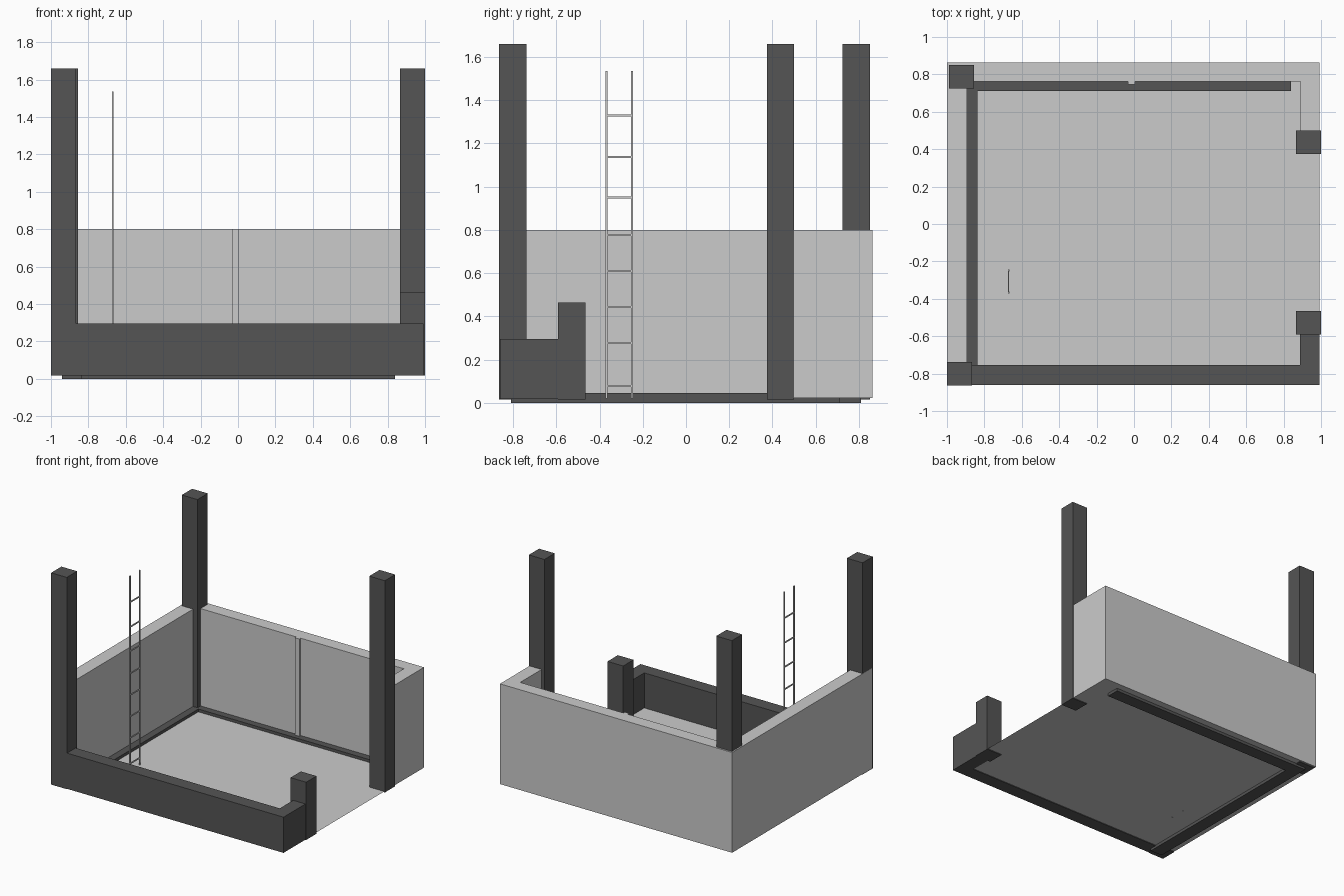
import bpy, bmesh

if "Cube" in bpy.data.objects:
    bpy.data.objects.remove(bpy.data.objects["Cube"])

dark = bpy.data.materials.new("dark_grey")
dark.diffuse_color = (0.09, 0.09, 0.09, 1)
dark.use_nodes = True
dark.node_tree.nodes["Principled BSDF"].inputs["Base Color"].default_value = dark.diffuse_color


def finish(name, bm, mat=None):
    mesh = bpy.data.meshes.new(name)
    bmesh.ops.recalc_face_normals(bm, faces=bm.faces)
    bm.to_mesh(mesh)
    bm.free()
    if mat:
        mesh.materials.append(mat)
    obj = bpy.data.objects.new(name, mesh)
    bpy.context.collection.objects.link(obj)


def add_box(bm, x, y, z):
    verts = bmesh.ops.create_cube(bm, size=1)["verts"]
    for v in verts:
        v.co = [r[0] if c < 0 else r[1] for c, r in zip(v.co, (x, y, z))]


def box(name, x, y, z, mat=None):
    bm = bmesh.new()
    add_box(bm, x, y, z)
    finish(name, bm, mat)


def prism(name, outline, z0, z1, mat=None):
    bm = bmesh.new()
    face = bm.faces.new([bm.verts.new((x, y, z0)) for x, y in outline])
    ext = bmesh.ops.extrude_face_region(bm, geom=[face], use_keep_orig=True)
    for v in ext["geom"]:
        if isinstance(v, bmesh.types.BMVert):
            v.co.z = z1
    finish(name, bm, mat)


# High light wall: left side, back and short right return
prism("high_wall", [(-1, -0.855), (-1, 0.863), (0.993, 0.863), (0.993, 0.48),
                    (0.89, 0.48), (0.89, 0.762), (-0.893, 0.762),
                    (-0.893, -0.855)], 0.022, 0.8)

# Low dark wall: front and right return
prism("low_wall", [(-0.99, -0.86), (0.993, -0.86), (0.993, -0.57),
                   (0.887, -0.57), (0.887, -0.755), (-0.99, -0.755)],
      0.018, 0.295, dark)

# Corner and gate posts
for name, x, y, top in [("front_left_post", -0.932, -0.801, 1.66),
                        ("back_left_post", -0.922, 0.787, 1.66),
                        ("right_tall_post", 0.932, 0.437, 1.66),
                        ("right_short_post", 0.932, -0.528, 0.465)]:
    box(name, (x - 0.067, x + 0.067), (y - 0.063, y + 0.063), (0.017, top), dark)

# Floor sheet
bm = bmesh.new()
bm.faces.new([bm.verts.new(p + (0.023,)) for p in
              [(-0.95, -0.82), (0.993, -0.82), (0.993, 0.82), (-0.95, 0.82)]])
finish("floor", bm)

# Skirting rails along left and back
box("left_skirting", (-0.94, -0.838), (-0.81, 0.81), (0, 0.045), dark)
box("back_skirting", (-0.838, 0.84), (0.71, 0.81), (0, 0.045), dark)

# Joint strip on the back wall
box("back_wall_rib", (-0.033, 0.005), (0.745, 0.77), (0.022, 0.8))

# Ladder
bm = bmesh.new()
for y in (-0.367, -0.249):
    add_box(bm, (-0.674, -0.666), (y - 0.005, y + 0.005), (0.02, 1.535))
for z in (0.078, 0.277, 0.443, 0.61, 0.777, 0.95, 1.138, 1.33):
    add_box(bm, (-0.673, -0.667), (-0.362, -0.254), (z - 0.005, z + 0.005))
finish("ladder", bm)
